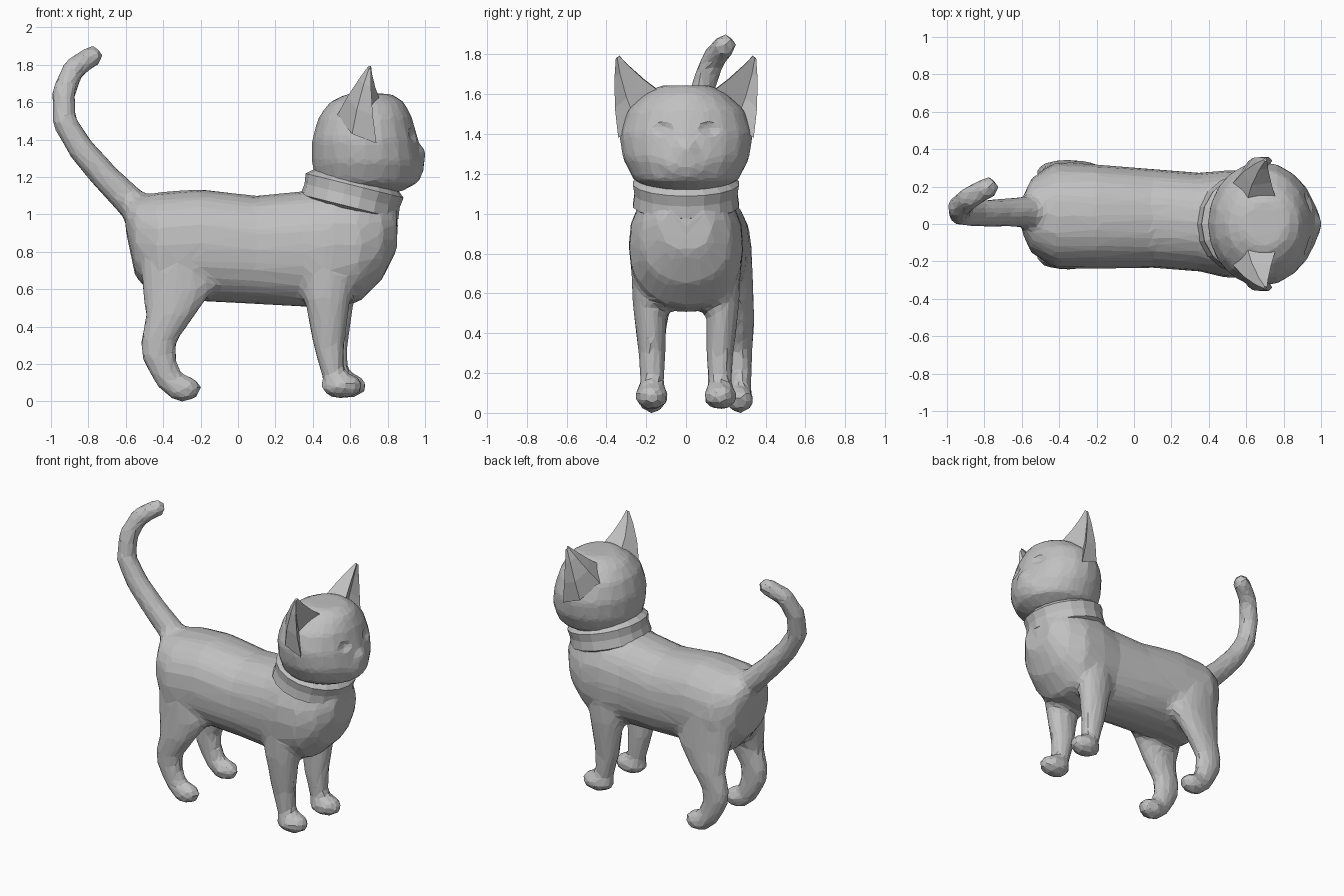
import bpy, bmesh, math
from mathutils import Vector, Matrix

if "Cube" in bpy.data.objects:
    bpy.data.objects.remove(bpy.data.objects["Cube"], do_unlink=True)

X, Y, Z = Vector((1, 0, 0)), Vector((0, 1, 0)), Vector((0, 0, 1))

grey = bpy.data.materials.new("plain_grey")
grey.use_nodes = True
grey.diffuse_color = (0.53, 0.53, 0.53, 1)
grey.node_tree.nodes["Principled BSDF"].inputs["Base Color"].default_value = grey.diffuse_color


def ring(centre, u, v, n=16, power=2.0):
    """Superellipse around centre, spanned by the half axes u and v."""
    pts = []
    for i in range(n):
        a = math.tau * i / n
        c, s = math.cos(a), math.sin(a)
        pts.append(Vector(centre) + u * math.copysign(abs(c) ** (2 / power), c)
                   + v * math.copysign(abs(s) ** (2 / power), s))
    return pts


def loft(bm, rings):
    """Closed skin through a row of rings."""
    rows = [[bm.verts.new(p) for p in r] for r in rings]
    n = len(rows[0])
    for a, b in zip(rows, rows[1:]):
        for i in range(n):
            j = (i + 1) % n
            bm.faces.new((a[i], a[j], b[j], b[i]))
    bm.faces.new(rows[0][::-1])
    bm.faces.new(rows[-1])


def upright(bm, sections, y=0.0, n=16):
    """Loft upwards from sections (z, x, half length, half width, y shift)."""
    loft(bm, [ring((x, y + dy, z), X * rx, Y * ry, n) for z, x, rx, ry, dy in sections])


def ball(bm, centre, size):
    bmesh.ops.create_icosphere(bm, subdivisions=2, radius=1,
                               matrix=Matrix.Translation(centre) @ Matrix.Diagonal((*size, 1)))


def finish(bm, name):
    bmesh.ops.recalc_face_normals(bm, faces=bm.faces)
    mesh = bpy.data.meshes.new(name)
    bm.to_mesh(mesh)
    bm.free()
    mesh.materials.append(grey)
    obj = bpy.data.objects.new(name, mesh)
    bpy.context.collection.objects.link(obj)
    return obj


def facet(obj, voxel, ratio, cutter=None):
    """Fuse the overlapping volumes, soften the joints, reduce to facets."""
    m = obj.modifiers.new("fuse", "REMESH")
    m.mode, m.voxel_size = "VOXEL", voxel
    if cutter:
        m = obj.modifiers.new("hollow", "BOOLEAN")
        m.operation, m.object = "DIFFERENCE", cutter
    m = obj.modifiers.new("soften", "SMOOTH")
    m.factor, m.iterations = 0.5, 5
    m = obj.modifiers.new("facets", "DECIMATE")
    m.ratio = ratio


# Torso: x, middle z, half height, middle y, half width
bm = bmesh.new()
torso = [(-0.60, 0.99, 0.08, 0.045, 0.09), (-0.55, 0.88, 0.21, 0.045, 0.20),
         (-0.42, 0.82, 0.30, 0.045, 0.285), (-0.20, 0.835, 0.30, 0.04, 0.28),
         (0.10, 0.81, 0.29, 0.03, 0.265), (0.35, 0.815, 0.31, 0.01, 0.265),
         (0.50, 0.835, 0.33, 0, 0.29), (0.65, 0.84, 0.31, 0, 0.285),
         (0.77, 0.88, 0.23, 0, 0.23), (0.85, 0.93, 0.12, 0, 0.13)]
loft(bm, [ring((x, y, z), Y * w, Z * h, 20, 2.3) for x, z, h, y, w in torso])

# Neck
upright(bm, [(0.92, 0.62, 0.24, 0.25, 0), (1.1, 0.61, 0.24, 0.245, 0),
             (1.25, 0.64, 0.21, 0.21, 0)])

# Legs and paws
for side in (1, -1):
    hind_y = 0.05 + 0.22 * side
    upright(bm, [(0.07, -0.34, 0.085, 0.06, 0), (0.15, -0.39, 0.085, 0.06, 0),
                 (0.24, -0.425, 0.095, 0.062, 0), (0.32, -0.425, 0.10, 0.065, 0),
                 (0.45, -0.365, 0.13, 0.075, 0), (0.60, -0.32, 0.195, 0.09, -0.02 * side),
                 (0.85, -0.34, 0.19, 0.11, -0.05 * side)], hind_y)
    ball(bm, (-0.295, hind_y, 0.068), (0.105, 0.075, 0.072))

    shift = 0.01 + 0.01 * side
    upright(bm, [(0.08, 0.525 + shift, 0.062, 0.06, 0), (0.16, 0.505 + shift, 0.064, 0.062, 0),
                 (0.30, 0.485 + shift, 0.085, 0.07, 0), (0.55, 0.48 + shift, 0.125, 0.085, 0.015 * side),
                 (0.85, 0.50, 0.14, 0.09, 0.02 * side)], 0.17 * side)
    ball(bm, (0.555 + shift, 0.172 * side, 0.085), (0.118, 0.088, 0.072))

# Tail: centre line with a radius at each point
tail = [(-0.50, 0.06, 1.00, 0.09), (-0.59, 0.065, 1.08, 0.085), (-0.71, 0.06, 1.20, 0.078),
        (-0.84, 0.055, 1.35, 0.073), (-0.93, 0.06, 1.50, 0.068), (-0.935, 0.09, 1.65, 0.066),
        (-0.88, 0.14, 1.78, 0.063), (-0.78, 0.195, 1.845, 0.06)]
rings = []
for i, (x, y, z, r) in enumerate(tail):
    before, after = tail[max(i - 1, 0)], tail[min(i + 1, len(tail) - 1)]
    along = (Vector(after[:3]) - Vector(before[:3])).normalized()
    u = along.cross(Y).normalized()
    rings.append(ring((x, y, z), u * r, along.cross(u) * r, 12))
loft(bm, rings)
ball(bm, tail[-1][:3], (0.06, 0.06, 0.06))
facet(finish(bm, "body_legs_and_tail"), 0.025, 0.13)

# Eye hollows
bm = bmesh.new()
for side in (1, -1):
    ball(bm, (0.965, 0.14 * side, 1.43), (0.06, 0.085, 0.05))
eye_hollows = finish(bm, "eye_hollow_cutter")
eye_hollows.hide_render = True
eye_hollows.hide_viewport = True

# Head with muzzle
bm = bmesh.new()
upright(bm, [(1.12, 0.68, 0.19, 0.17, 0), (1.17, 0.69, 0.275, 0.265, 0),
             (1.28, 0.69, 0.295, 0.32, 0), (1.40, 0.68, 0.285, 0.335, 0),
             (1.52, 0.68, 0.25, 0.295, 0), (1.60, 0.69, 0.20, 0.21, 0),
             (1.645, 0.70, 0.12, 0.13, 0)], n=20)
ball(bm, (0.90, 0, 1.26), (0.10, 0.16, 0.11))
ball(bm, (0.96, 0, 1.32), (0.05, 0.06, 0.05))
facet(finish(bm, "head"), 0.022, 0.14, eye_hollows)

# Ears: a cupped outline drawn up to a point
ear_base = [(0.76, 0.13, 1.61), (0.68, 0.25, 1.46), (0.74, 0.34, 1.38),
            (0.61, 0.335, 1.43), (0.53, 0.22, 1.53), (0.60, 0.11, 1.60)]
for side, name in ((1, "left_ear"), (-1, "right_ear")):
    bm = bmesh.new()
    mirror = Matrix.Diagonal((1, side, 1))
    tip = Vector((0.71, 0.35, 1.81))
    bulge = Vector((-0.01, 0.015, 0))
    loft(bm, [[mirror @ (Vector(p).lerp(tip, t) + bulge * math.sin(math.pi * t)) for p in ear_base]
              for t in (0, 0.35, 0.7, 0.92)])
    finish(bm, name)

# Collar: a tilted band around the neck
bm = bmesh.new()
upright(bm, [(-0.085, 0, 0.23, 0.23, 0), (-0.06, 0, 0.27, 0.27, 0), (0.0, 0, 0.262, 0.262, 0),
             (0.055, 0, 0.27, 0.27, 0), (0.085, 0, 0.235, 0.235, 0)], n=18)
collar = finish(bm, "collar")
collar.location = (0.61, 0, 1.10)
collar.rotation_euler.y = math.radians(14)
